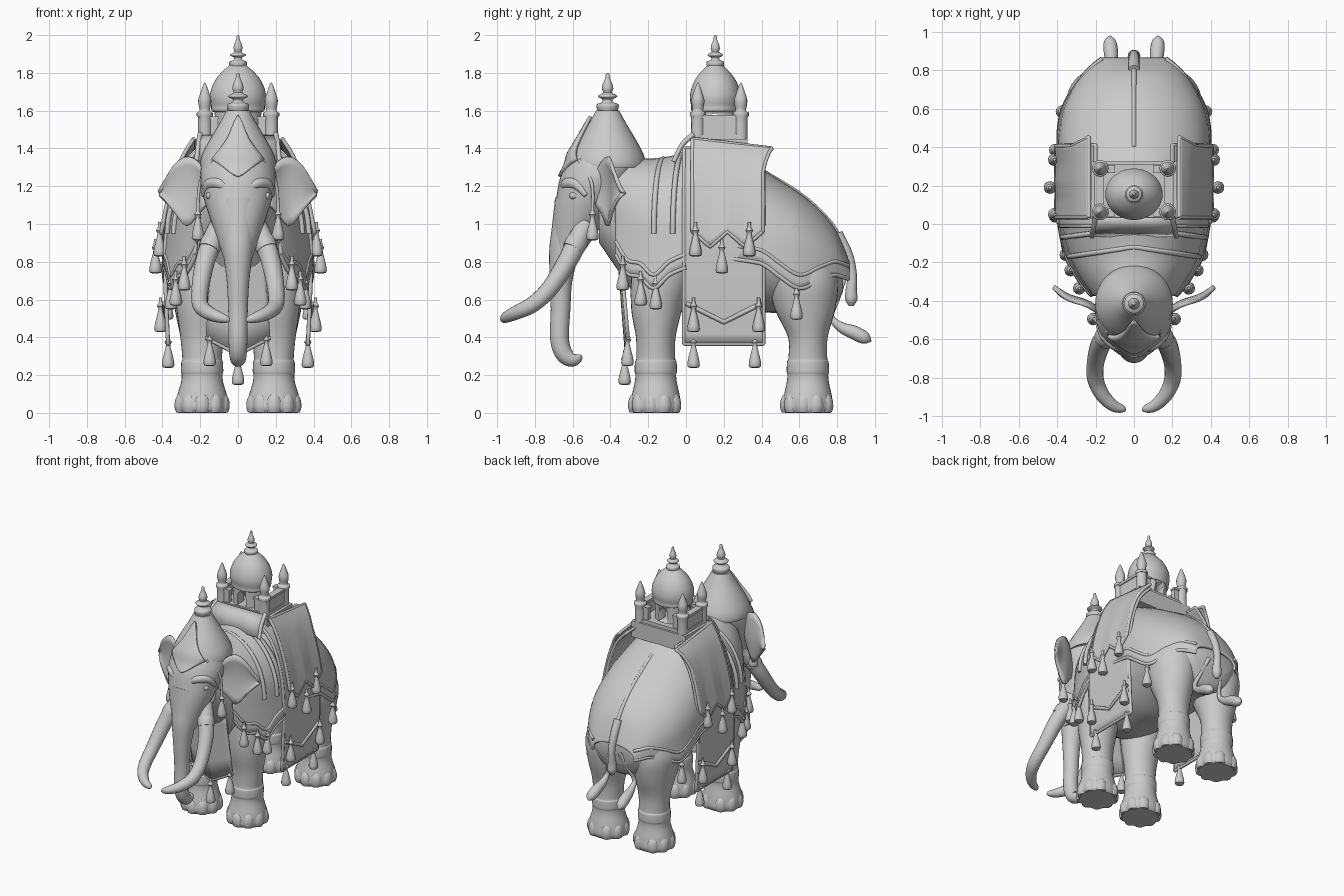
import bpy, bmesh
from math import sin, cos, pi, asin, radians
from mathutils import Vector


def mk(name, verts, faces, mirror=False, thick=0, angle=45):
    me = bpy.data.meshes.new(name)
    me.from_pydata([tuple(v) for v in verts], [], faces)
    bm = bmesh.new()
    bm.from_mesh(me)
    bmesh.ops.recalc_face_normals(bm, faces=bm.faces)
    bm.to_mesh(me)
    bm.free()
    me.shade_smooth()
    me.set_sharp_from_angle(angle=radians(angle))
    ob = bpy.data.objects.new(name, me)
    bpy.context.collection.objects.link(ob)
    if thick:
        m = ob.modifiers.new("Thickness", 'SOLIDIFY')
        m.thickness, m.offset = thick, 0
    if mirror:
        ob.modifiers.new("Mirror", 'MIRROR').use_mirror_merge = False
    return ob


def spline(pts, n=5):
    out = []
    for i in range(len(pts) - 1):
        a, b, c, d = pts[max(i - 1, 0)], pts[i], pts[i + 1], pts[min(i + 2, len(pts) - 1)]
        for k in range(n):
            t = k / n
            out.append(tuple(q + .5 * t * (r - p + t * (2 * p - 5 * q + 4 * r - s + t * (3 * (q - r) + s - p)))
                             for p, q, r, s in zip(a, b, c, d)))
    return out + [tuple(pts[-1])]


def skin(name, rings, mirror=False, angle=45):
    n, L = len(rings[0]), len(rings)
    f = [(i * n + j, i * n + (j + 1) % n, (i + 1) * n + (j + 1) % n, (i + 1) * n + j)
         for i in range(L - 1) for j in range(n)]
    f += [tuple(range(n)), tuple(range((L - 1) * n, L * n))]
    return mk(name, [p for r in rings for p in r], f, mirror, angle=angle)


def grid(name, rows, thick=.014, mirror=False):
    n = len(rows[0])
    f = [(i * n + j, i * n + j + 1, (i + 1) * n + j + 1, (i + 1) * n + j)
         for i in range(len(rows) - 1) for j in range(n - 1)]
    return mk(name, [p for r in rows for p in r], f, mirror, thick)


def tube(name, pts, mirror=False, sides=16, n=5):
    P = spline(pts, n)
    rings = []
    for i, p in enumerate(P):
        t = (Vector(P[min(i + 1, len(P) - 1)][:3]) - Vector(P[max(i - 1, 0)][:3])).normalized()
        if i == 0:
            u = t.orthogonal().normalized()
        u = (u - t * u.dot(t)).normalized()
        v = t.cross(u)
        rings.append([Vector(p[:3]) + max(p[3], .001) * (u * cos(2 * pi * k / sides) + v * sin(2 * pi * k / sides))
                      for k in range(sides)])
    return skin(name, rings, mirror, 60)


def upright(name, secs, x=0, mirror=False, n=5, sides=32):
    # stacked ellipses: (z, y centre, x radius, y radius)
    return skin(name, [[(x + s[2] * cos(2 * pi * k / sides), s[1] + s[3] * sin(2 * pi * k / sides), s[0])
                        for k in range(sides)] for s in spline(secs, n)], mirror)


def lathe(name, prof, loc, mirror=False, sides=20, n=3):
    return upright(name, [(z + loc[2], loc[1], max(r, .001), max(r, .001)) for r, z in prof],
                   loc[0], mirror, n, sides)


def tassel(x, y, top, mirror=True):
    lathe("tassel", [(.008, .03), (.010, 0), (.02, -.015), (.011, -.03), (.019, -.065), (.032, -.12),
                     (.029, -.148), (0, -.152)], (x, y, top), mirror, 12, 2)


def box(name, x0, x1, y0, y1, z0, z1, mirror=False):
    skin(name, [[(x0, y0, z), (x1, y0, z), (x1, y1, z), (x0, y1, z)] for z in (z0, z1)], mirror)


# body
body = [(-.46, 1.08, .14, .18), (-.35, 1.03, .2, .29), (-.25, .97, .265, .36), (-.1, .94, .325, .4),
        (.1, .95, .36, .42), (.25, .94, .365, .42), (.4, .9, .365, .37), (.5, .87, .36, .34),
        (.6, .84, .34, .3), (.7, .79, .295, .26), (.78, .74, .235, .2), (.83, .74, .17, .1)]
skin("body", [[(s[2] * cos(2 * pi * k / 40), s[0], s[1] + s[3] * sin(2 * pi * k / 40)) for k in range(40)]
              for s in spline(body)])

# legs with toes
for name, y, top in (("front_leg", -.16, [(.55, -.155, .135, .135), (.72, -.13, .15, .16), (.9, -.12, .12, .15)]),
                     ("hind_leg", .645, [(.55, .63, .145, .16), (.7, .62, .165, .185), (.85, .6, .13, .16)])):
    upright(name, [(0, y, .125, .12), (.03, y, .138, .134), (.09, y, .132, .127), (.16, y, .112, .112),
                   (.2, y, .108, .108), (.22, y, .112, .112), (.27, y, .11, .11), (.29, y, .105, .103),
                   (.4, y, .115, .105)] + top, .19, True)
    for k in range(9):
        a = -pi / 2 + (k - 4) * .66
        lathe("toe", [(.038, 0), (.047, .03), (.041, .075), (.018, .105), (0, .112)],
              (.19 + .102 * cos(a), y + .1 * sin(a), .002), True, 12)

# head, trunk, tusks
upright("head", [(.83, -.63, .08, .075), (.95, -.59, .12, .115), (1.05, -.55, .155, .15), (1.15, -.51, .185, .175),
                 (1.25, -.47, .2, .195), (1.35, -.43, .182, .19), (1.42, -.42, .14, .15)])
tube("trunk", [(0, -.57, 1.1, .13), (0, -.62, .95, .095), (0, -.645, .85, .08), (0, -.662, .7, .06),
               (0, -.664, .55, .052), (0, -.67, .4, .05), (0, -.65, .32, .047), (0, -.61, .285, .041),
               (0, -.58, .295, .035), (0, -.575, .31, .02)], sides=24)
tube("tusk", [(.1, -.53, 1.0, .05), (.14, -.58, .9, .055), (.175, -.63, .8, .052), (.2, -.72, .66, .046),
              (.2, -.81, .575, .043), (.165, -.89, .535, .038), (.11, -.945, .51, .031), (.06, -.965, .495, .02),
              (.045, -.975, .49, .004)], True)
tube("tusk_ring", [(.13, -.57, .915, .056), (.142, -.583, .895, .06), (.155, -.6, .865, .056)], True)
tube("brow", [(.03, -.645, 1.16, .01), (.09, -.635, 1.21, .028), (.15, -.58, 1.21, .03), (.185, -.53, 1.15, .012)], True)
tube("eye", [(.15, -.615, 1.15, .004), (.152, -.605, 1.15, .018), (.15, -.57, 1.15, .018)], True)

# ears
up = spline([(.17, 1.27), (.22, 1.335), (.28, 1.355), (.35, 1.3), (.418, 1.17)], 4)
lo = spline([(.17, 1.1), (.215, 1.05), (.275, .99), (.345, 1.07), (.415, 1.155)], 4)
rows = []
for a, b in zip(up, lo):
    row = []
    for k in range(9):
        x, z = (a[i] + (b[i] - a[i]) * k / 8 for i in (0, 1))
        row.append((x, -.475 + .53 * (x - .17) + .02 * sin(pi * k / 8) + .01 * sin((x - .17) * 25), z))
    rows.append(row)
grid("ear", rows, .02, True)

# pointed head cap with finial and forehead plate
lathe("head_cap", [(.2, 1.3), (.202, 1.325), (.188, 1.375), (.148, 1.45), (.1, 1.53), (.062, 1.6)], (0, -.415, 0), sides=32)
FINIAL = [(.045, -.02), (.058, .015), (.056, .035), (.03, .045), (.028, .06), (.05, .072), (.048, .082),
          (.024, .095), (.03, .115), (.026, .14), (.013, .17), (.009, .195), (0, .2)]
lathe("head_finial", FINIAL, (0, -.415, 1.6))
rows = []
for i, (r, z) in enumerate(spline([(.085, 1.57), (.155, 1.45), (.2, 1.375), (.22, 1.31), (.25, 1.25)], 4)):
    w = .135 * min(i / 10, (16 - i) / 6) + .002
    rows.append([(w * k / 4, -.42 - (r * r - (w * k / 4) ** 2) ** .5, z) for k in range(-4, 5)])
grid("forehead_plate", rows, .02)
tube("head_cord", [(.13, -.565, 1.34, .01), (.2, -.5, 1.22, .009), (.212, -.495, 1.06, .008)], True)
tassel(.212, -.495, 1.065)


# caparison cloths: (y, z centre, x radius, z radius, hem z)
def cloth(name, secs, flare):
    rows = []
    for y, zc, rx, rz, zb in spline(secs, 4):
        a0 = asin(max(-.98, min(.95, (zb - zc) / rz)))
        row = []
        for k in range(33):
            a = a0 + (pi - 2 * a0) * k / 32
            c = cos(a) if sin(a) > 0 else (1 - flare * sin(a)) * (1 if k < 16 else -1)
            row.append((rx * c, y, zc + rz * sin(a)))
        rows.append(row)
    grid(name, rows, .016)
    tube(name + "_hem", [(*r[0], .012) for r in rows], True, 8, 1)
    tube(name + "_stripe", [(r[0][0] - .002, r[0][1], r[0][2] + .07, .011) for r in rows], True, 8, 1)


cloth("shoulder_cloth", [(-.37, 1.04, .205, .28, .84), (-.31, 1.0, .25, .335, .74), (-.24, .97, .293, .37, .72),
                         (-.17, .95, .325, .39, .66), (-.09, .95, .35, .4, .73), (0, .95, .37, .42, .77)], .12)
cloth("rump_cloth", [(.2, .94, .375, .455, .82), (.36, .92, .385, .385, .8), (.42, .9, .385, .37, .78),
                     (.5, .87, .38, .35, .72), (.6, .84, .357, .315, .66), (.7, .79, .312, .28, .7),
                     (.78, .76, .255, .215, .73), (.83, .74, .205, .13, .72), (.86, .73, .165, .06, .71)], .06)
for y, zc, rx, rz in ((-.02, .95, .375, .42), (-.12, .95, .34, .395)):
    tube("strap", [(rx * cos(a * pi / 16), y - .05 * abs(cos(a * pi / 16)), zc + rz * sin(a * pi / 16), .014)
                   for a in range(17)], False, 8, 2)
tube("rump_seam", [(0, .4, 1.283, .012), (0, .5, 1.224, .012), (0, .6, 1.16, .012), (0, .7, 1.076, .012),
                   (0, .78, .982, .014), (0, .84, .87, .014)])


# side and chest hangings, a sheet following a profile with a zigzag hem
def hang(name, prof, y0, y1, points, dip, flare=0):
    P = spline(prof, 5)
    rows = []
    for i in range(25):
        u = i / 24
        zig = 1 - abs((u * points % 1) * 2 - 1)
        row = []
        for j, (x, z) in enumerate(P):
            v = j / (len(P) - 1)
            row.append((x, y0 + (y1 - y0) * u + flare * u * max(0, 1 - 2.2 * v), z - dip * zig * v ** 3
                        - flare * u * max(0, 1 - 2 * v)))
        rows.append(row)
    grid(name, rows, .018, True)
    edge = rows[0] + [r[-1] for r in rows] + rows[-1][::-1] + [r[0] for r in rows[::-1]]
    tube(name + "_trim", [(*p, .011) for p in edge], True, 8, 1)


hang("long_side_hanging", [(.2, 1.4), (.3, 1.28), (.37, 1.05), (.385, .75), (.37, .365)], -.01, .41, 1, 0)
hang("short_side_hanging", [(.235, 1.45), (.3, 1.34), (.365, 1.15), (.405, .96)], .035, .405, 2, .08, .05)
tube("hem_stripe", [(.39, .0, .58, .013), (.387, .2, .48, .013), (.39, .4, .58, .013)], True, 8, 1)
rows = []
for i in range(17):
    x = -.17 + .34 * i / 16
    rows.append([(x * (.8 + .2 * v), -.36 + .045 * v + .3 * x * x, .9 - v * (.5 + .09 * (1 - abs(x) / .17)))
                 for v in (0, .25, .5, .75, 1)])
grid("chest_hanging", rows, .018)
tube("chest_trim", [(*r[-1], .012) for r in rows], False, 8, 1)
grid("front_flap", [[(x, .03, 1.465), (x * 1.02, -.015, 1.43), (x * 1.06, -.06, 1.335)] for x in (-.2, -.07, .07, .2)], .018)
tube("flap_cord", [(.2, .04, 1.475, .015), (.21, -.02, 1.42, .013), (.22, -.065, 1.33, .013)], True)

# tassels
for x, y, z in ((.415, .05, .98), (.437, .19, .89), (.415, .335, .98), (.41, .04, .58), (.41, .385, .58),
                (.37, .04, .39), (.37, .365, .39), (.375, .585, .645), (.285, -.335, .8), (.33, -.24, .72),
                (.355, -.16, .7), (.15, -.31, .4)):
    tassel(x, y, z)
tassel(0, -.325, .3, False)

# tail and the two tufted cords
tube("tail", [(0, .8, .95, .03), (0, .855, .84, .028), (0, .88, .74, .024), (0, .875, .65, .03),
              (0, .875, .6, .032), (0, .875, .565, .012)])
tube("tail_tuft", [(.04, .84, .72, .014), (.085, .8, .6, .014), (.11, .77, .51, .015), (.115, .82, .455, .027),
                   (.12, .89, .425, .037), (.125, .95, .395, .032), (.125, .98, .38, .004)], True)

# howdah platform, walls and corner turrets
box("howdah_base", -.225, .225, .025, .325, 1.33, 1.45)
box("howdah_floor", -.205, .205, .035, .31, 1.44, 1.475)
box("side_wall", .165, .2, .045, .3, 1.45, 1.565, True)
box("side_wall_cap", .158, .207, .04, .306, 1.56, 1.578, True)
for y in (.045, .272):
    box("end_wall", .105, .19, y, y + .03, 1.45, 1.555, True)
    box("end_wall_cap", .1, .19, y - .006, y + .036, 1.555, 1.57, True)
    lathe("turret", [(.036, 1.45), (.036, 1.56), (.042, 1.57), (.042, 1.59), (.028, 1.6), (.034, 1.64), (.033, 1.665),
                     (.02, 1.705), (.009, 1.735), (0, 1.75)], (.176, y + .018, 0), True, 16)

# domed pavilion with arched openings
drum = upright("pavilion_drum", [(z, .155, .125, .118) for z in (1.46, 1.55, 1.66)], n=1, sides=48)
arch = [(-.035, 1.48), (.035, 1.48)] + [(.035 * cos(k * pi / 8), 1.54 + .045 * sin(k * pi / 8)) for k in range(9)]
for i in range(2):
    cut = skin("arch_cutter", [[(x, .155 + d, z) if i else (d, .155 + x, z) for x, z in arch] for d in (-.3, .3)])
    cut.hide_render = True
    cut.hide_set(True)
    m = drum.modifiers.new("Arch", 'BOOLEAN')
    m.object, m.operation, m.solver = cut, 'DIFFERENCE', 'EXACT'
skin("pavilion_dome", [[(r * cos(k * pi / 20), .155 + .9 * r * sin(k * pi / 20), z) for k in range(40)] for r, z in
                       spline([(.12, 1.59), (.14, 1.6), (.142, 1.625), (.148, 1.655), (.148, 1.685), (.138, 1.725),
                               (.115, 1.77), (.08, 1.81), (.045, 1.84), (.03, 1.86)])])
lathe("dome_finial", [(r * .8, z * .85) for r, z in FINIAL], (0, .155, 1.83))
